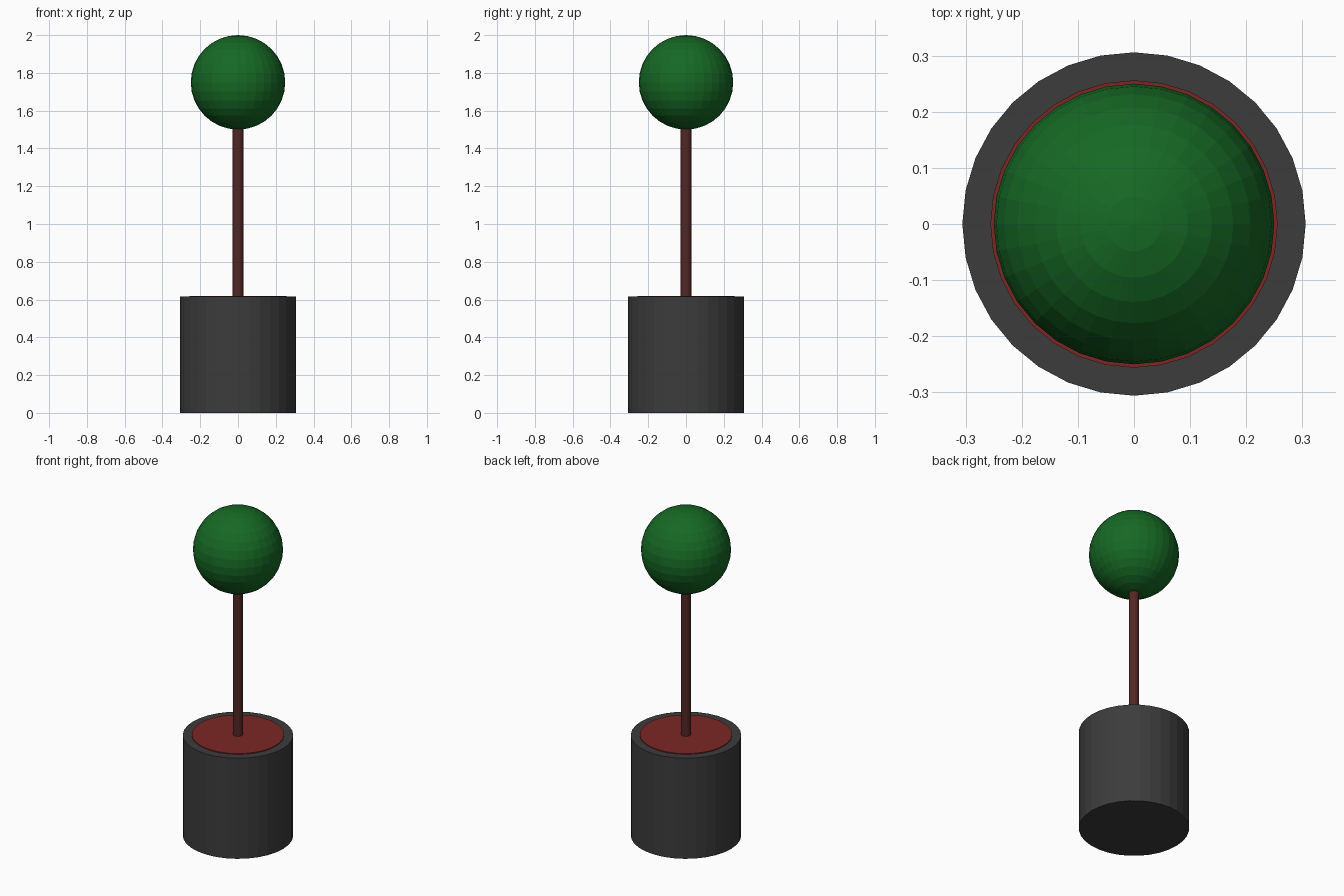
import bpy, bmesh
from mathutils import Matrix

if "Cube" in bpy.data.objects:
    bpy.data.objects.remove(bpy.data.objects["Cube"])

SIDES = 32


def finish(name, bm, color):
    bmesh.ops.recalc_face_normals(bm, faces=bm.faces)
    mesh = bpy.data.meshes.new(name)
    bm.to_mesh(mesh)
    bm.free()
    mat = bpy.data.materials.new(name + "_color")
    mat.diffuse_color = (*color, 1)
    mat.use_nodes = True
    mat.node_tree.nodes["Principled BSDF"].inputs["Base Color"].default_value = mat.diffuse_color
    mesh.materials.append(mat)
    obj = bpy.data.objects.new(name, mesh)
    bpy.context.collection.objects.link(obj)
    return obj


def cylinder(radius, z0, z1):
    bm = bmesh.new()
    bmesh.ops.create_cone(bm, cap_ends=True, segments=SIDES, radius1=radius,
                          radius2=radius, depth=z1 - z0,
                          matrix=Matrix.Translation((0, 0, (z0 + z1) / 2)))
    return bm


def cap(bm, up):
    bm.normal_update()
    return [f for f in bm.faces if f.normal.z * up > 0.9]


POT_R, SOIL_R, RIM_Z, SOIL_Z = 0.306, 0.256, 0.615, 0.62

# Pot: solid-looking cylinder with a flat rim left open for the soil
bm = cylinder(POT_R, 0, RIM_Z)
top = cap(bm, 1)
bmesh.ops.inset_region(bm, faces=top, thickness=POT_R - SOIL_R)
bmesh.ops.delete(bm, geom=top, context='FACES')
finish("pot", bm, (0.045, 0.045, 0.045))

# Soil: slightly raised disc filling the rim
bm = cylinder(SOIL_R, RIM_Z, SOIL_Z)
bmesh.ops.delete(bm, geom=cap(bm, -1), context='FACES')
finish("soil", bm, (0.20, 0.02, 0.018))

# Trunk: thin pole from the soil into the crown
finish("trunk", cylinder(0.029, SOIL_Z, 1.53), (0.085, 0.02, 0.018))

# Crown: faceted ball of leaves
bm = bmesh.new()
bmesh.ops.create_uvsphere(bm, u_segments=SIDES, v_segments=16, radius=0.25,
                          matrix=Matrix.Translation((0, 0, 1.75)))
finish("crown", bm, (0.008, 0.14, 0.018))
